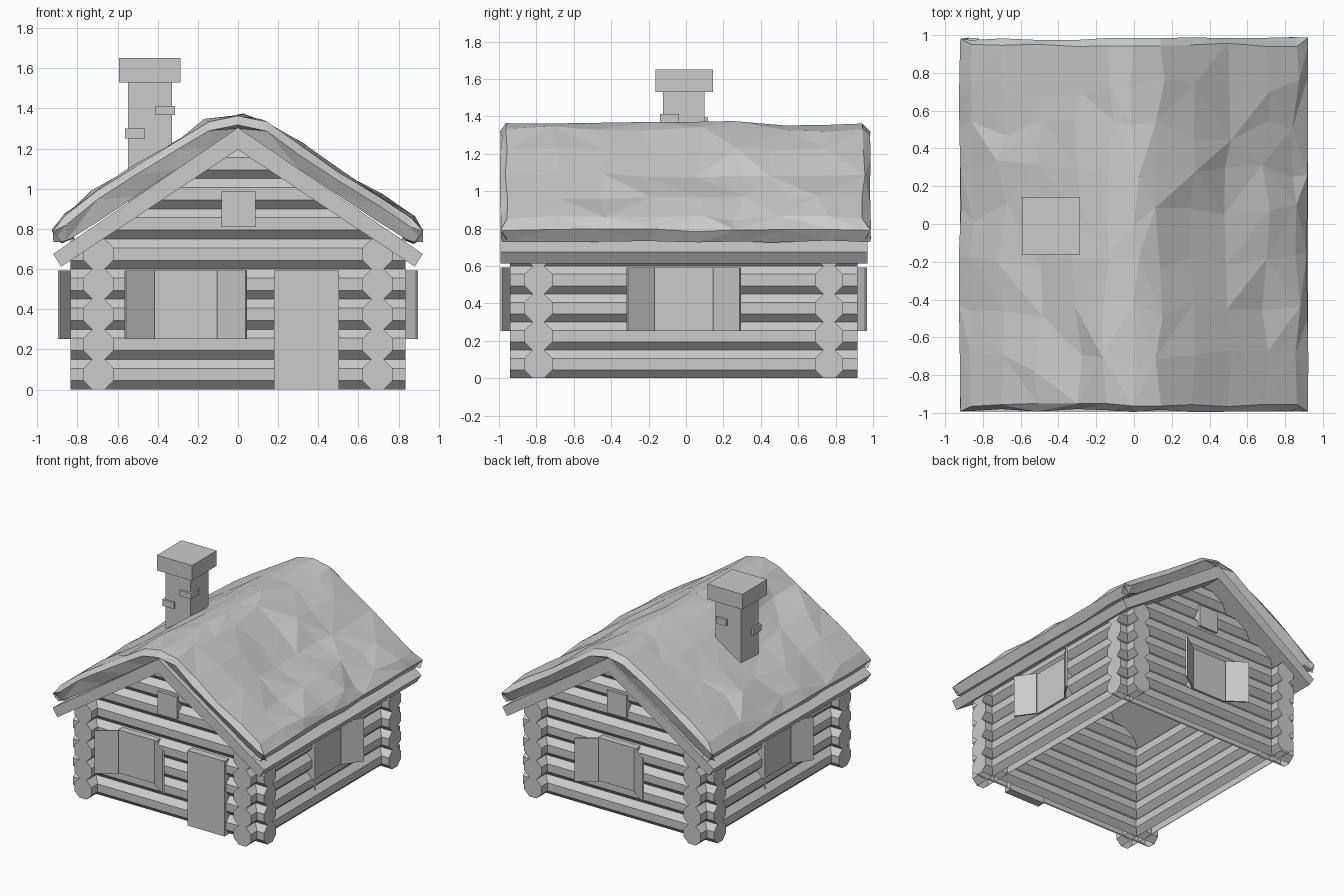
import bpy, bmesh, random
from math import radians, cos, pi
from mathutils import Matrix, Vector

if "Cube" in bpy.data.objects:
    bpy.data.objects.remove(bpy.data.objects["Cube"])

random.seed(11)
SLOPE = 0.665
YC = -0.012          # centre of the cabin along y
R = 0.075            # log radius, flat to flat


def make(name, bm, recalc=True):
    if recalc:
        bmesh.ops.recalc_face_normals(bm, faces=bm.faces)
    me = bpy.data.meshes.new(name)
    bm.to_mesh(me)
    bm.free()
    ob = bpy.data.objects.new(name, me)
    bpy.context.collection.objects.link(ob)
    return ob


def box(name, lo, hi, mat=Matrix()):
    lo, hi = Vector(lo), Vector(hi)
    bm = bmesh.new()
    bmesh.ops.create_cube(bm, size=1)
    for v in bm.verts:
        v.co = mat @ Vector([(lo[i] + hi[i]) / 2 + v.co[i] * (hi[i] - lo[i]) for i in range(3)])
    return make(name, bm)


def log(name, half, centre, along_x=True, trim=False):
    """Eight-sided log; gable logs have their ends cut to the roof slope."""
    bm = bmesh.new()
    r = R / cos(pi / 8)
    bmesh.ops.create_cone(bm, cap_ends=True, segments=8, radius1=r, radius2=r, depth=2 * half)
    bm.transform(Matrix.Rotation(pi / 8, 4, 'Z'))
    # put a flat side on top whatever the cone's starting angle
    if sum(abs(abs(v.co.x) - R) < 1e-4 for v in bm.verts) < 8:
        bm.transform(Matrix.Rotation(pi / 8, 4, 'Z'))
    bm.transform(Matrix.Rotation(pi / 2, 4, 'Y' if along_x else 'X'))
    bm.transform(Matrix.Translation(centre))
    if trim:
        for v in bm.verts:
            x = (1.25 - v.co.z) / SLOPE
            v.co.x = x if v.co.x > 0 else -x
    bmesh.ops.recalc_face_normals(bm, faces=bm.faces)
    # the lowest logs are open underneath
    under = [f for f in bm.faces if f.calc_center_median().z < 0.002]
    bmesh.ops.delete(bm, geom=under, context='FACES')
    make(name, bm, recalc=False)


# Log walls with crossing corners
for i in range(5):
    z = R + i * 2 * R
    for s in (-1, 1):
        log("end_wall_log", 0.833, (0, YC + s * 0.777, z))
        log("side_wall_log", 0.928, (s * 0.695, YC, z), along_x=False)

# Gable logs
for i in range(5, 8):
    for s in (-1, 1):
        log("gable_log", 0.5, (0, YC + s * 0.777, R + i * 2 * R), trim=True)

# Door and gable hatches
box("door", (0.18, -0.885, 0), (0.502, -0.82, 0.592))
for s in (-1, 1):
    y0, y1 = sorted((YC + s * 0.80, YC + s * 0.873))
    box("gable_window", (-0.083, y0, 0.81), (0.087, y1, 0.987))


# Windows with half-open shutters, built facing -y then turned
def window(x, y, angle):
    m = Matrix.Translation((x, y, 0.422)) @ Matrix.Rotation(radians(angle), 4, 'Z')
    box("window_pane", (-0.166, -0.018, -0.17), (0.166, 0.05, 0.17), m)
    for s in (-1, 1):
        h = m @ Matrix.Translation((s * 0.164, -0.018, 0)) @ Matrix.Rotation(radians(-s * 35), 4, 'Z')
        x0, x1 = sorted((0, s * 0.172))
        box("shutter", (x0, -0.013, -0.17), (x1, 0.0, 0.17), h)


window(-0.26, -0.864, 0)
window(0, 0.84, 180)
window(0.77, YC, 90)
window(-0.77, YC, -90)

# Roof slab: folded board profile extruded along y
bm = bmesh.new()
prof = [(0, 1.195), (0.88, 0.612), (0.921, 0.675), (0, 1.305), (-0.921, 0.675), (-0.88, 0.612)]
f = bm.faces.new([bm.verts.new((x, -0.993, z)) for x, z in prof])
ext = bmesh.ops.extrude_face_region(bm, geom=[f])
bmesh.ops.translate(bm, vec=(0, 1.964, 0), verts=[g for g in ext["geom"] if isinstance(g, bmesh.types.BMVert)])
make("roof", bm)

# Snow blanket: lofted jittered profile, rounded over at both ends
snow = [(-.82, .755), (-.88, .733), (-.92, .79), (-.86, .865), (-.7, .99), (-.51, 1.11), (-.3, 1.24), (-.14, 1.335),
        (0, 1.362), (.14, 1.333), (.3, 1.22), (.5, 1.085), (.7, .962), (.86, .855), (.922, .79), (.88, .73), (.82, .755)]
ys = [-0.958, -0.72, -0.46, -0.2, 0.05, 0.28, 0.5, 0.73, 0.948]
bm = bmesh.new()


def row(y, jit, drop=0.0, base=False):
    out = []
    for i, (x, z) in enumerate(snow):
        edge = i < 3 or i > len(snow) - 4
        j = lambda a: random.uniform(-a, a) * jit
        slab = max(1.30 - SLOPE * abs(x), 0.735)
        z = slab if base else z - (0 if edge else drop) + j(0.008 if edge else 0.014)
        out.append(bm.verts.new((x + j(0.008 if edge else 0.03), y + j(0.06), z)))
    return out


rows = [row(-0.955, 0, base=True), row(-0.988, 0.15, 0.045), row(ys[0], 0.15)]
rows += [row(y, 1) for y in ys[1:-1]]
rows += [row(ys[-1], 0.15), row(0.985, 0.2, 0.045), row(0.955, 0, base=True)]
for a, b in zip(rows, rows[1:]):
    for i in range(len(snow) - 1):
        q = [a[i], a[i + 1], b[i + 1], b[i]]
        # split along the higher diagonal so the drift stays rounded
        if q[1].co.z + q[3].co.z > q[0].co.z + q[2].co.z:
            q = q[1:] + q[:1]
        bm.faces.new((q[0], q[1], q[2]))
        bm.faces.new((q[0], q[2], q[3]))
ob = make("roof_snow", bm)
if sum(p.normal.z * p.area for p in ob.data.polygons) < 0:
    ob.data.flip_normals()

# Chimney with cap and jutting bricks
box("chimney_shaft", (-0.547, -0.123, 0.9), (-0.328, 0.099, 1.54))
box("chimney_cap", (-0.592, -0.164, 1.53), (-0.287, 0.144, 1.65))
box("chimney_brick", (-0.413, -0.139, 1.367), (-0.313, -0.037, 1.412))
box("chimney_brick", (-0.562, -0.139, 1.25), (-0.463, -0.037, 1.3))
box("chimney_brick", (-0.43, 0.03, 1.345), (-0.345, 0.118, 1.395))
